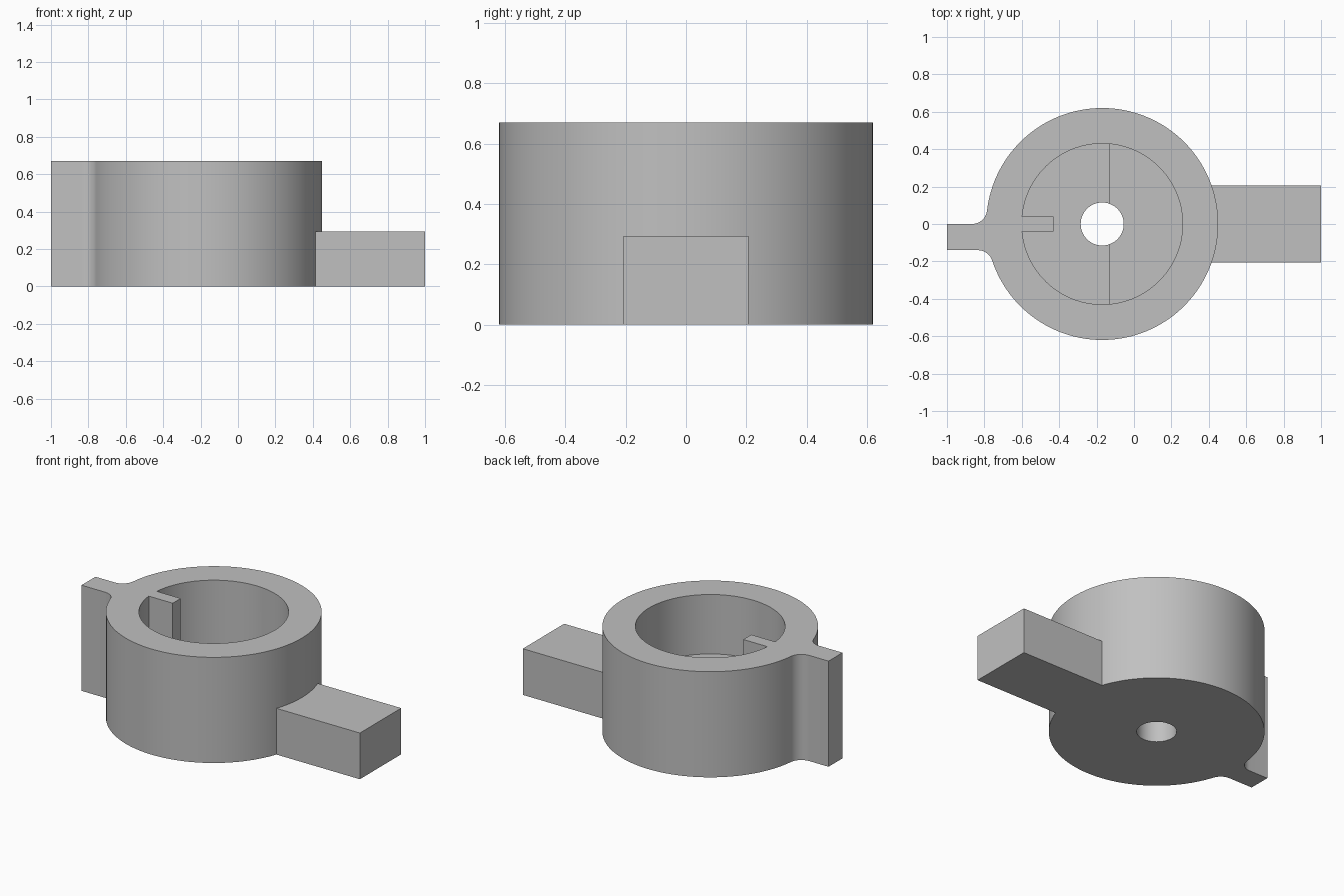
import bpy
import bmesh
from math import sin, cos, pi, asin, atan2, sqrt

if "Cube" in bpy.data.objects:
    bpy.data.objects.remove(bpy.data.objects["Cube"])

CX, R, BORE, HOLE = -0.17, 0.62, 0.43, 0.115
HEIGHT, LOW_FLOOR, HIGH_FLOOR = 0.67, 0.2, 0.293
STEP_X, FILLET, KEY_HALF, KEY_X = -0.13, 0.08, 0.04, -0.43

grey = bpy.data.materials.new("plain grey")
grey.use_nodes = True
grey.diffuse_color = (0.53, 0.53, 0.53, 1)
grey.node_tree.nodes["Principled BSDF"].inputs["Base Color"].default_value = (0.53, 0.53, 0.53, 1)


def arc(x, y, r, a0, a1, n):
    return [(x + r * cos(a0 + (a1 - a0) * i / n), y + r * sin(a0 + (a1 - a0) * i / n))
            for i in range(n + 1)]


def prism(name, outline, z0, z1):
    """Extrude a closed outline from z0 to z1."""
    bm = bmesh.new()
    face = bm.faces.new([bm.verts.new((x, y, z0)) for x, y in outline])
    top = bmesh.ops.extrude_face_region(bm, geom=[face])["geom"]
    bmesh.ops.translate(bm, vec=(0, 0, z1 - z0),
                        verts=[g for g in top if isinstance(g, bmesh.types.BMVert)])
    bmesh.ops.recalc_face_normals(bm, faces=bm.faces)
    mesh = bpy.data.meshes.new(name)
    bm.to_mesh(mesh)
    bm.free()
    mesh.materials.append(grey)
    obj = bpy.data.objects.new(name, mesh)
    bpy.context.collection.objects.link(obj)
    return obj


def rect(x0, x1, y0, y1):
    return [(x0, y0), (x1, y0), (x1, y1), (x0, y1)]


def combine(target, tool, operation):
    """Apply a boolean and discard the tool."""
    tool.hide_render = True
    mod = target.modifiers.new("combine", 'BOOLEAN')
    mod.operation, mod.object, mod.solver = operation, tool, 'EXACT'
    bpy.context.view_layer.update()
    mesh = bpy.data.meshes.new_from_object(
        target.evaluated_get(bpy.context.evaluated_depsgraph_get()))
    target.modifiers.clear()
    target.data = mesh
    bpy.data.objects.remove(tool)


# Round housing with the filleted thin tab on its right
TAB_TOP, TAB_BOTTOM = 0.0, -0.14
top_y, low_y = TAB_TOP + FILLET, TAB_BOTTOM - FILLET
top_x = CX - sqrt((R + FILLET) ** 2 - top_y ** 2)
low_x = CX - sqrt((R + FILLET) ** 2 - low_y ** 2)
top_a = atan2(top_y, top_x - CX)
low_a = atan2(low_y, low_x - CX)
outline = arc(CX, 0, R, low_a, top_a, 128)
outline += arc(top_x, top_y, FILLET, top_a - pi, -pi / 2, 10)[1:]
outline += [(-1, TAB_TOP), (-1, TAB_BOTTOM)]
outline += arc(low_x, low_y, FILLET, pi / 2, low_a + pi, 10)[:-1]
housing = prism("housing", outline, 0, HEIGHT)

# Rectangular arm on the left
combine(housing, prism("arm", rect(0.35, 1, -0.207, 0.207), 0, HIGH_FLOOR), 'UNION')

# Bore with a key left standing on its wall and a stepped floor
a = pi - asin(KEY_HALF / BORE)
bore = prism("bore_cutter", arc(CX, 0, BORE, -a, a, 112)
             + [(KEY_X, KEY_HALF), (KEY_X, -KEY_HALF)], LOW_FLOOR, 1)
combine(bore, prism("floor_step", rect(STEP_X, 1, -1, 1), 0, HIGH_FLOOR), 'DIFFERENCE')
combine(housing, bore, 'DIFFERENCE')

# Shaft hole
combine(housing, prism("hole_cutter", arc(CX, 0, HOLE, 0, 2 * pi, 64)[:-1], -0.5, 1),
        'DIFFERENCE')

# Smooth curved walls, crisp edges
bpy.ops.object.select_all(action='DESELECT')
housing.select_set(True)
bpy.context.view_layer.objects.active = housing
bpy.ops.object.shade_smooth_by_angle(angle=pi / 6)
